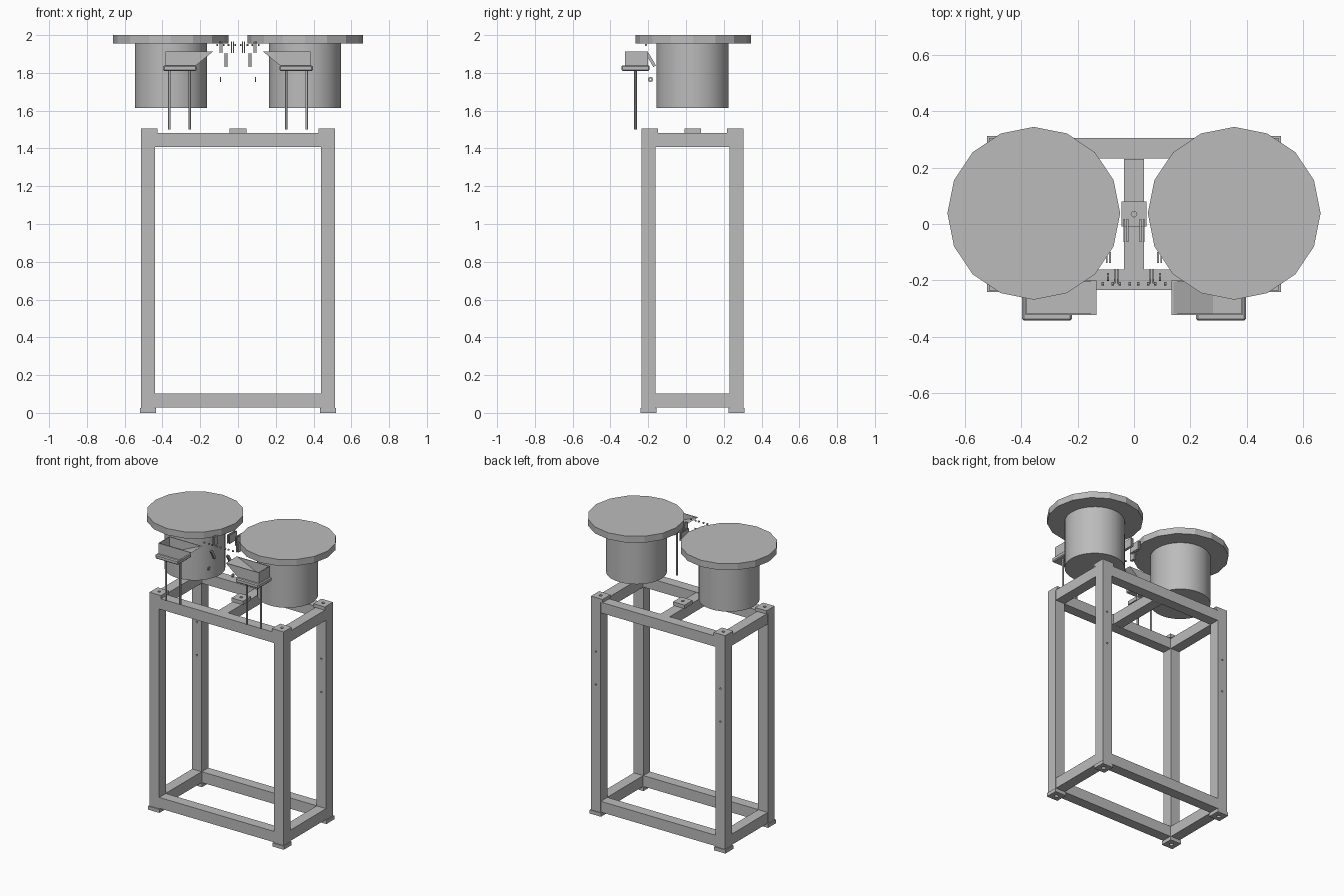
import bpy, bmesh, math
from mathutils import Matrix, Vector

cube = bpy.data.objects.get("Cube")
if cube:
    bpy.data.objects.remove(cube, do_unlink=True)

grey = bpy.data.materials.new("steel grey")
grey.use_nodes = True
COLOUR = (0.5, 0.5, 0.5, 1)
grey.diffuse_color = COLOUR
grey.node_tree.nodes["Principled BSDF"].inputs["Base Color"].default_value = COLOUR

CY = 0.035          # depth centre of the frame
LEG_X, LEG_Y = 0.477, 0.233


def finish(name, bm, smooth=False):
    bmesh.ops.recalc_face_normals(bm, faces=bm.faces)
    mesh = bpy.data.meshes.new(name)
    bm.to_mesh(mesh)
    bm.free()
    mesh.materials.append(grey)
    ob = bpy.data.objects.new(name, mesh)
    bpy.context.scene.collection.objects.link(ob)
    if smooth:
        bpy.ops.object.select_all(action='DESELECT')
        ob.select_set(True)
        bpy.context.view_layer.objects.active = ob
        bpy.ops.object.shade_smooth_by_angle(angle=math.radians(30))
    return ob


def box(name, x, y, z):
    """Box from (min, max) ranges."""
    bm = bmesh.new()
    bmesh.ops.create_cube(bm, size=1)
    for v in bm.verts:
        v.co = Vector([(r[0] + r[1]) / 2 + c * (r[1] - r[0]) for c, r in zip(v.co, (x, y, z))])
    return finish(name, bm)


def around(c, half):
    return (c - half, c + half)


def cylinder(name, centre, radius, depth, sides, axis='Z', smooth=False):
    bm = bmesh.new()
    bmesh.ops.create_cone(bm, cap_ends=True, segments=sides, radius1=radius, radius2=radius, depth=depth)
    turn = {'Z': Matrix(), 'X': Matrix.Rotation(math.pi / 2, 4, 'Y'),
            'Y': Matrix.Rotation(math.pi / 2, 4, 'X')}[axis]
    bm.transform(Matrix.Translation(centre) @ turn)
    return finish(name, bm, smooth)


def drill(ob, centre, radius, depth, axis='Z'):
    """Cut a round hole and discard the cutter."""
    cutter = cylinder("hole_cutter", centre, radius, depth, 12, axis)
    cutter.hide_render = True
    mod = ob.modifiers.new("hole", 'BOOLEAN')
    mod.operation, mod.solver, mod.object = 'DIFFERENCE', 'EXACT', cutter
    bpy.context.view_layer.objects.active = ob
    bpy.ops.object.modifier_apply(modifier=mod.name)
    bpy.data.objects.remove(cutter, do_unlink=True)


# Legs with feet and top caps
for sx, side in ((1, "left"), (-1, "right")):
    for sy, end in ((1, "back"), (-1, "front")):
        x, y = sx * LEG_X, CY + sy * LEG_Y
        tag = f"{end}_{side}"
        leg = box("leg_" + tag, around(x, 0.037), around(y, 0.037), (0.025, 1.48))
        if sy > 0:
            for z in (0.9, 1.13):
                drill(leg, (x, y, z), 0.006, 0.2, 'Y')
        foot = box("foot_" + tag, around(x, 0.043), around(y, 0.043), (0, 0.025))
        drill(foot, (x, y, 0), 0.014, 0.03)
        cx, cy = x - sx * 0.007, y - sy * 0.007
        cap = box("cap_" + tag, around(cx, 0.044), around(cy, 0.044), (1.48, 1.505))
        drill(cap, (cx, cy, 1.505), 0.01, 0.03)

# Upper and lower rails
for level, z in (("lower", (0.028, 0.103)), ("upper", (1.408, 1.482))):
    for s, end, side in ((1, "back", "left"), (-1, "front", "right")):
        box(f"{level}_{end}_rail", (-0.44, 0.44), around(CY + s * LEG_Y, 0.036), z)
        box(f"{level}_{side}_rail", around(s * LEG_X, 0.036), (CY - 0.196, CY + 0.196), z)

# Cross beam and mounting plate
box("cross_beam", (-0.036, 0.036), (CY - 0.196, CY + 0.196), (1.408, 1.48))
plate = box("mounting_plate", (-0.044, 0.044), around(CY, 0.044), (1.48, 1.505))
drill(plate, (0, CY, 1.505), 0.01, 0.03)


def chute(name, s):
    """Open tray whose inner end slopes outwards."""
    outer, tip, toe = 0.385, 0.132, 0.222
    top, low = 1.913, 1.84
    y0, y1 = -0.322, -0.2
    bm = bmesh.new()

    def ring(points, ya, yb):
        return [[bm.verts.new((s * x, y, z)) for x, z in points] for y in (ya, yb)]

    # Outer shell, then inner basin with a longer ramp
    out_a, out_b = ring([(tip, top), (toe, low), (outer, low), (outer, top)], y0, y1)
    in_a, in_b = ring([(tip + 0.008, top), (0.28, low + 0.01), (outer - 0.005, low + 0.01),
                       (outer - 0.005, top)], y0 + 0.005, y1 - 0.005)
    for a, b in ((out_a, out_b), (in_a, in_b)):
        bm.faces.new(a)
        bm.faces.new(b)
        for i in range(3):
            bm.faces.new((a[i], a[i + 1], b[i + 1], b[i]))
    # Rim between shell and basin
    o, n = [out_a[0], out_a[3], out_b[3], out_b[0]], [in_a[0], in_a[3], in_b[3], in_b[0]]
    for i in range(4):
        j = (i + 1) % 4
        bm.faces.new((o[i], o[j], n[j], n[i]))
    return finish(name, bm)


# Mirrored halves: pedestals, chutes, and loose hardware
for s, side in ((1, "left"), (-1, "right")):
    cylinder(side + "_drum", (s * 0.355, CY, 1.785), 0.191, 0.34, 48, smooth=True)
    cylinder(side + "_disc", (s * 0.355, CY + 0.003, 1.978), 0.306, 0.045, 16)

    chute(side + "_chute", s)
    holder = box(side + "_chute_holder", around(s * 0.308, 0.088), (-0.342, -0.193), (1.81, 1.84))
    bevel = holder.modifiers.new("rounding", 'BEVEL')
    bevel.width, bevel.segments = 0.006, 1
    for x in (0.255, 0.364):
        cylinder(side + "_chute_post", (s * x, -0.267, 1.655), 0.007, 0.31, 12, smooth=True)

    # Thin bracket plates
    for x in (0.023, 0.035):
        box(side + "_inner_plate", around(s * x, 0.003), (-0.064, 0.018), (1.905, 1.965))
    for x in (0.085, 0.096):
        box(side + "_outer_plate", around(s * x, 0.003), (-0.138, -0.1), (1.905, 1.965))
    for x in (0.058, 0.068):
        arm = box(side + "_arm", around(s * x, 0.003), around(0, 0.038), around(0, 0.008))
        arm.location = (0, -0.185, 1.868)
        arm.rotation_euler.x = math.radians(-60)

    # Washer and small bolts
    washer = cylinder(side + "_washer", (s * 0.092, -0.188, 1.765), 0.014, 0.006, 8, 'X')
    drill(washer, (s * 0.092, -0.188, 1.765), 0.006, 0.03, 'X')
    for x in (0.015, 0.05, 0.075, 0.11):
        cylinder(side + "_bolt", (s * x, -0.212, 1.948), 0.006, 0.009, 8, 'X')
